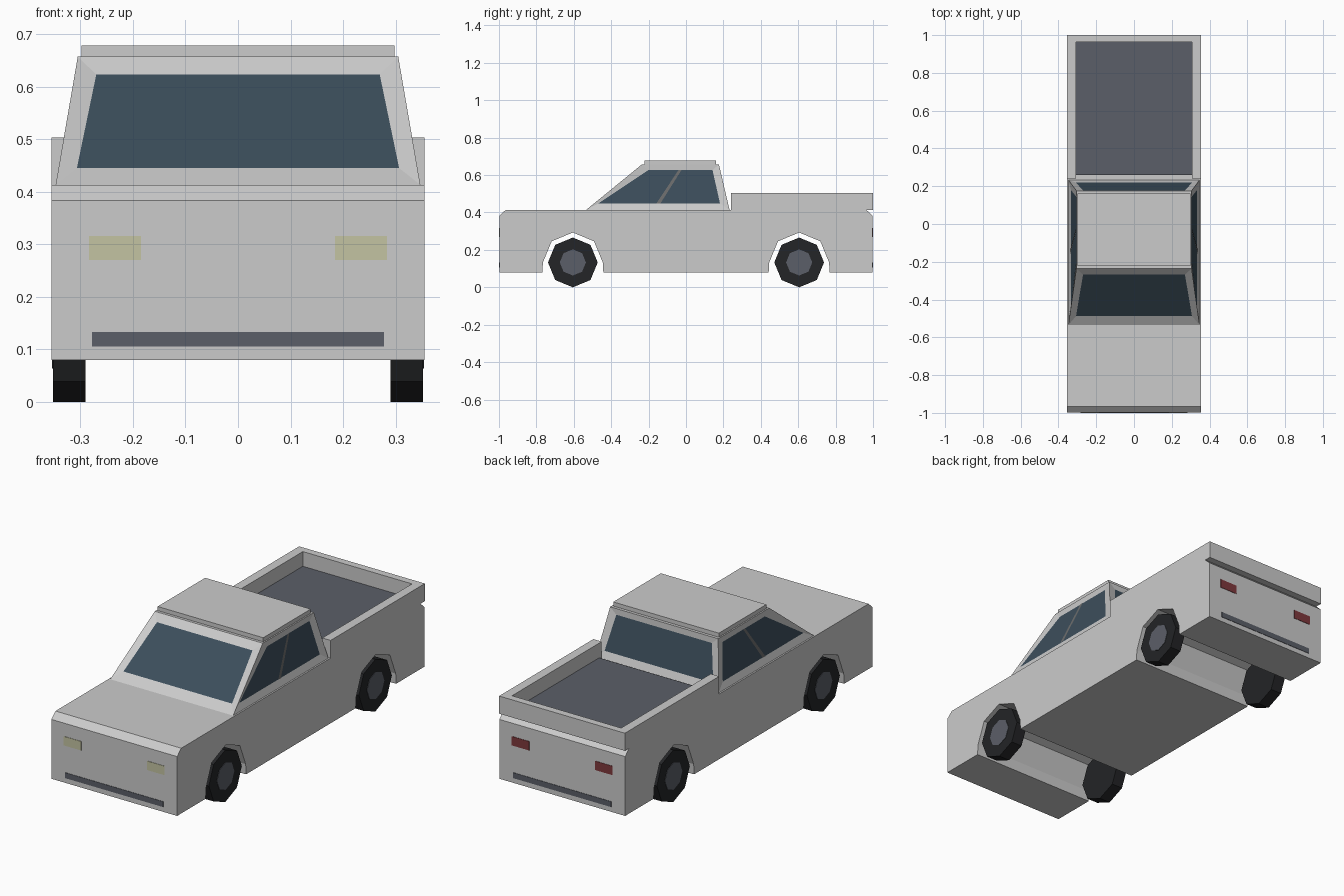
import bpy, bmesh
from math import sin, cos, pi
from mathutils import Vector

if "Cube" in bpy.data.objects:
    bpy.data.objects.remove(bpy.data.objects["Cube"])


def material(name, rgb):
    m = bpy.data.materials.new(name)
    m.diffuse_color = (*rgb, 1)
    m.use_nodes = True
    m.node_tree.nodes["Principled BSDF"].inputs["Base Color"].default_value = m.diffuse_color
    return m


GLASS = material("glass", (0.045, 0.076, 0.105))
DARK = material("dark_trim", (0.105, 0.114, 0.138))
RUBBER = material("rubber", (0.017, 0.018, 0.02))
PILLAR = material("pillar", (0.15, 0.15, 0.15))
LAMP = material("headlight", (0.55, 0.55, 0.36))
RED = material("tail_light", (0.21, 0.04, 0.045))


def make(name, verts, faces, mat=None, fix=True):
    me = bpy.data.meshes.new(name)
    me.from_pydata([tuple(v) for v in verts], [], faces)
    if fix:
        bm = bmesh.new()
        bm.from_mesh(me)
        bmesh.ops.recalc_face_normals(bm, faces=bm.faces)
        bm.to_mesh(me)
        bm.free()
    if mat:
        me.materials.append(mat)
    ob = bpy.data.objects.new(name, me)
    bpy.context.collection.objects.link(ob)
    return ob


def extrude_x(name, profile, x0, x1, mat=None):
    """Extrude a closed (y, z) profile from x0 to x1."""
    n = len(profile)
    verts = [(x, y, z) for x in (x0, x1) for y, z in profile]
    faces = [list(range(n)), list(range(n, 2 * n))]
    faces += [(i, (i + 1) % n, (i + 1) % n + n, i + n) for i in range(n)]
    return make(name, verts, faces, mat)


def box(name, x, y, z, mat=None):
    return extrude_x(name, [(y[0], z[0]), (y[1], z[0]), (y[1], z[1]), (y[0], z[1])], x[0], x[1], mat)


def octagon(y, z, r):
    return [(y + r * cos(i * pi / 4), z + r * sin(i * pi / 4)) for i in range(8)]


AXLE, WZ, END = 0.605, 0.133, 0.998


def arch(y):
    # front to back over the wheel, with straight legs
    pts = [(y - 0.16 * cos(i * pi / 4), WZ + 0.16 * sin(i * pi / 4)) for i in range(5)]
    return [(y - 0.163, 0.08)] + pts + [(y + 0.163, 0.08)]


# Lower body with wheel channels and chamfered ends
body = [(-END, 0.08)] + arch(-AXLE) + arch(AXLE) + [
    (END, 0.08), (END, 0.383), (0.965, 0.413), (-0.965, 0.413), (-END, 0.383)]
extrude_x("body", body, -0.355, 0.355)

# Wheels
for side, s in (("left", -1), ("right", 1)):
    for end, y in (("front", -AXLE), ("rear", AXLE)):
        extrude_x(f"{end}_{side}_tire", octagon(y, WZ, 0.133), s * 0.29, s * 0.352, RUBBER)
        extrude_x(f"{end}_{side}_hub", octagon(y, WZ, 0.07), s * 0.34, s * 0.354, DARK)

# Cargo bed: rails, tailgate and floor
for side, s in (("left", -1), ("right", 1)):
    box(f"{side}_bed_rail", sorted((s * 0.308, s * 0.355)), (0.24, 1.0), (0.413, 0.503))
box("tailgate", (-0.308, 0.308), (0.963, 1.0), (0.413, 0.503))
box("bed_floor", (-0.308, 0.308), (0.26, 0.963), (0.41, 0.428), DARK)

# Cab: tapered shell with a recessed window in each side
bot = [Vector(p) for p in ((-0.347, -0.535, 0.413), (0.347, -0.535, 0.413),
                           (0.347, 0.233, 0.413), (-0.347, 0.233, 0.413))]
top = [Vector(p) for p in ((-0.305, -0.236, 0.657), (0.305, -0.236, 0.657),
                           (0.305, 0.176, 0.657), (-0.305, 0.176, 0.657))]


def on_face(i, u, v, depth=0.006):
    j = (i + 1) % 4
    n = (bot[j] - bot[i]).cross(top[i] - bot[i]).normalized()
    return bot[i].lerp(bot[j], u).lerp(top[i].lerp(top[j], u), v) - n * depth


LOW, HIGH = 0.15, 0.88
# window corners along each face: bottom start, bottom end, top end, top start
ends = [(0.05, 0.95, 0.935, 0.065), (0.03, 0.94, 0.91, 0.155),
        (0.05, 0.95, 0.935, 0.065), (0.06, 0.97, 0.845, 0.09)]
names = ("windshield", "right_window", "rear_window", "left_window")
verts, faces = bot + top, [(4, 5, 6, 7)]
for i in range(4):
    j = (i + 1) % 4
    pane = [on_face(i, u, v) for u, v in zip(ends[i], (LOW, LOW, HIGH, HIGH))]
    outer, k = (i, j, j + 4, i + 4), len(verts)
    verts = verts + pane
    faces += [(outer[a], outer[(a + 1) % 4], k + (a + 1) % 4, k + a) for a in range(4)]
    make(names[i], pane, [(0, 1, 2, 3)], GLASS, fix=False)
make("cab_shell", verts, faces, fix=False)
box("roof", (-0.298, 0.298), (-0.222, 0.161), (0.65, 0.678))

# Slanted divider on each side window
for name, i, flip in (("right_divider", 1, False), ("left_divider", 3, True)):
    us = (0.465, 0.495, 0.545, 0.51)
    us = [1 - u for u in us] if flip else us
    quad = [on_face(i, u, v, 0.003) for u, v in zip(us, (LOW, LOW, HIGH, HIGH))]
    make(name, quad[::-1] if flip else quad, [(0, 1, 2, 3)], PILLAR, fix=False)

# Lights and bumper strips at both ends
for end, s, mat in (("front", -1, LAMP), ("rear", 1, RED)):
    y = sorted((s * 0.99, s * 1.0))
    box(f"{end}_bumper_strip", (-0.278, 0.278), y, (0.105, 0.133), DARK)
    for side, t in (("left", -1), ("right", 1)):
        box(f"{end}_{side}_light", sorted((t * 0.185, t * 0.284)), y, (0.27, 0.316), mat)
